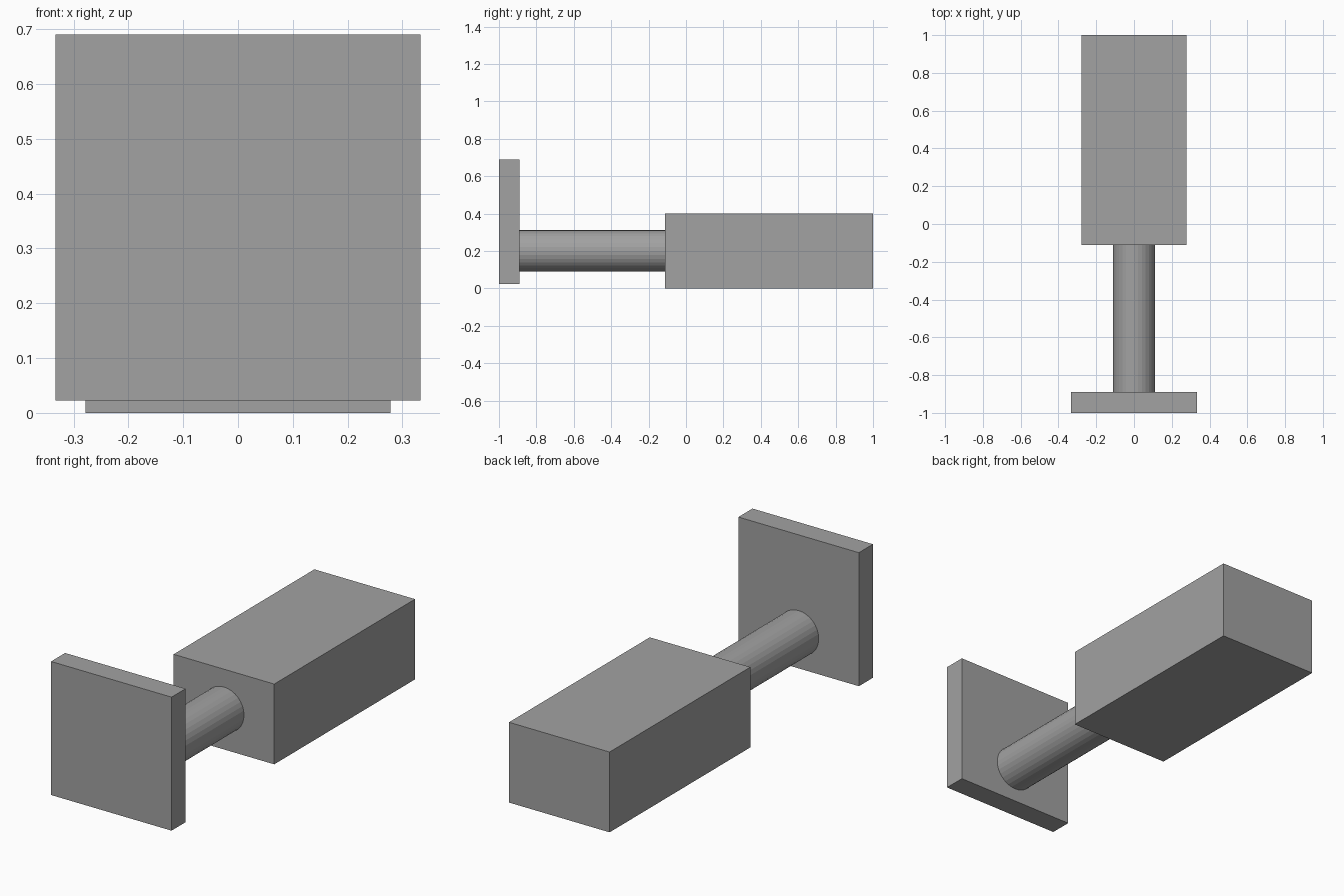
import bpy
import math

if "Cube" in bpy.data.objects:
    bpy.data.objects.remove(bpy.data.objects["Cube"])

# Dark grey shared by every part
grey = bpy.data.materials.new("dark_grey")
grey.diffuse_color = (0.36, 0.36, 0.36, 1)
grey.use_nodes = True
grey.node_tree.nodes["Principled BSDF"].inputs["Base Color"].default_value = grey.diffuse_color


def finish(name):
    """Name the new object and give it the grey."""
    ob = bpy.context.object
    ob.name = name
    ob.data.materials.append(grey)


def box(name, lo, hi):
    """Axis-aligned box between two corners."""
    bpy.ops.mesh.primitive_cube_add(size=1, location=[(a + b) / 2 for a, b in zip(lo, hi)])
    bpy.context.object.scale = [b - a for a, b in zip(lo, hi)]
    bpy.ops.object.transform_apply(location=False, rotation=False, scale=True)
    finish(name)


BODY_FRONT, PLATE_BACK = -0.111, -0.889

# Main block at the rear
box("body_block", (-0.278, BODY_FRONT, 0), (0.278, 1, 0.401))

# Square plate at the front
box("front_plate", (-0.333, -1, 0.023), (0.333, PLATE_BACK, 0.69))

# Round rod joining plate and block
bpy.ops.mesh.primitive_cylinder_add(
    vertices=32, radius=0.111, depth=BODY_FRONT - PLATE_BACK,
    location=(0, (BODY_FRONT + PLATE_BACK) / 2, 0.201), rotation=(math.pi / 2, 0, 0))
finish("connecting_rod")
